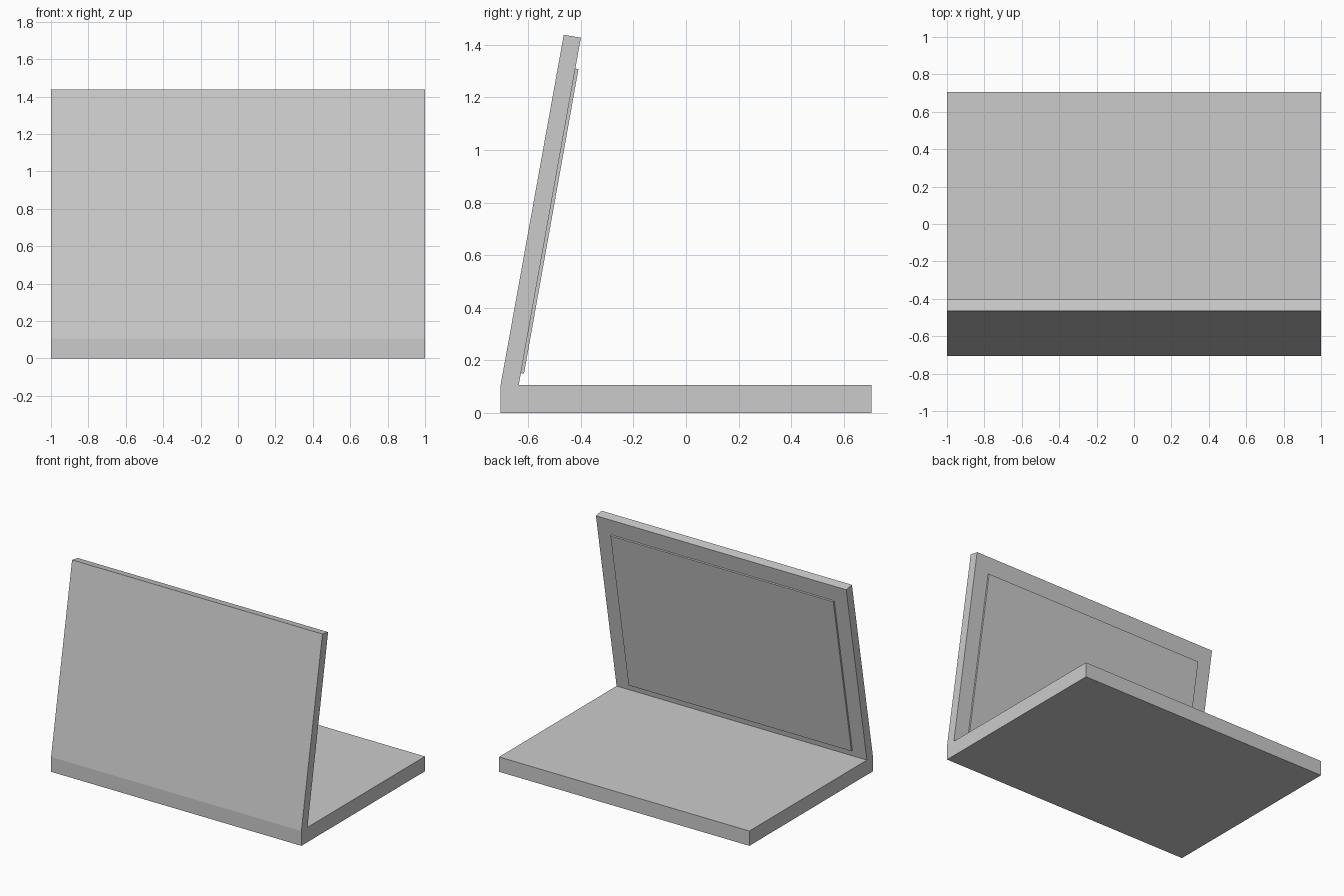
import bpy, bmesh
from mathutils import Vector

cube = bpy.data.objects.get("Cube")
if cube:
    bpy.data.objects.remove(cube, do_unlink=True)

# One plain grey for the whole model
grey = bpy.data.materials.new("light_grey")
grey.use_nodes = True
colour = (0.6, 0.6, 0.6, 1)
grey.diffuse_color = colour
grey.node_tree.nodes["Principled BSDF"].inputs["Base Color"].default_value = colour


def extrude_profile(name, profile, half_width):
    """Sweep a closed (y, z) profile along x, centred on x = 0."""
    bm = bmesh.new()
    face = bm.faces.new([bm.verts.new((-half_width, y, z)) for y, z in profile])
    result = bmesh.ops.extrude_face_region(bm, geom=[face])
    moved = [v for v in result["geom"] if isinstance(v, bmesh.types.BMVert)]
    bmesh.ops.translate(bm, vec=(2 * half_width, 0, 0), verts=moved)
    # extrusion can keep the starting cap or not; close any open end
    open_edges = [e for e in bm.edges if e.is_boundary]
    if open_edges:
        bmesh.ops.holes_fill(bm, edges=open_edges)
    bmesh.ops.recalc_face_normals(bm, faces=bm.faces)
    mesh = bpy.data.meshes.new(name)
    bm.to_mesh(mesh)
    bm.free()
    mesh.materials.append(grey)
    obj = bpy.data.objects.new(name, mesh)
    bpy.context.collection.objects.link(obj)
    return obj


# Base and tilted lid share one folded profile
half_depth, base_top = 0.705, 0.107
hinge = Vector((-0.636, base_top))
lid_top = Vector((-0.4, 1.427))
extrude_profile("base_and_lid", [
    (-half_depth, 0), (half_depth, 0), (half_depth, base_top),
    hinge, lid_top, (-0.465, 1.438), (-half_depth, base_top),
], 1.0)

# Screen: thin raised plate lying along the inner side of the lid
along = (lid_top - hinge).normalized()
outward = Vector((along.y, -along.x))
low, high = hinge + along * 0.045, hinge + along * 1.222
extrude_profile("screen", [
    low - outward * 0.005, low + outward * 0.012,
    high + outward * 0.012, high - outward * 0.005,
], 0.89)
